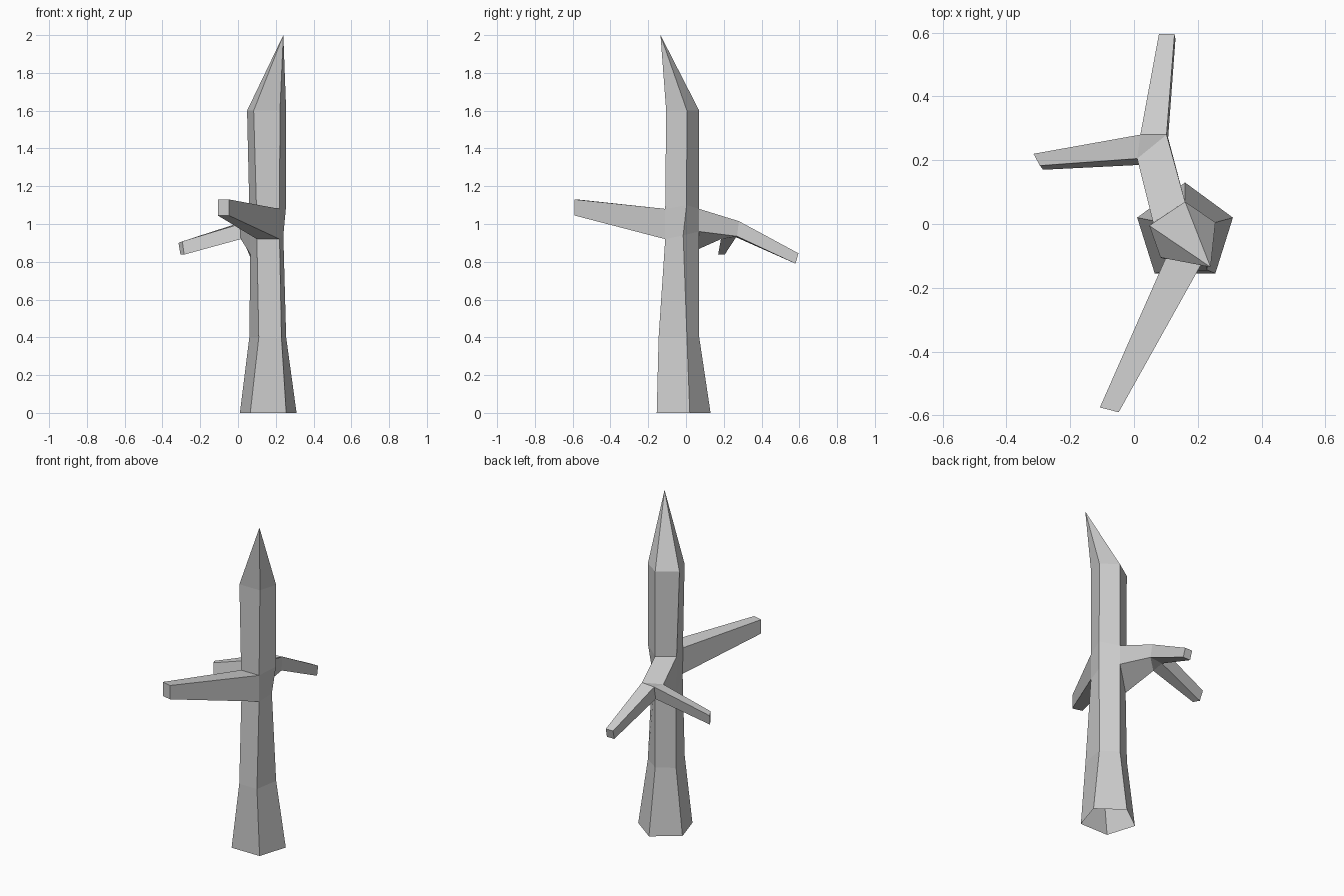
import bpy, bmesh

if "Cube" in bpy.data.objects:
    bpy.data.objects.remove(bpy.data.objects["Cube"])

bm = bmesh.new()


def verts(points):
    return [bm.verts.new(p) for p in points]


def bridge(a, b, skip=()):
    """Join two matching vertex loops with quads, leaving skipped sides open."""
    n = len(a)
    for i in range(n):
        if i not in skip:
            j = (i + 1) % n
            bm.faces.new((a[i], a[j], b[j], b[i]))


def limb(start, points):
    """Extend a limb from a quad loop to a capped tip."""
    tip = verts(points)
    bridge(start, tip)
    bm.faces.new(tip)


# Trunk rings: front left, front right, right, back, left (open underneath)
rings = [verts(r) for r in (
    [(.065, -.155, 0), (.255, -.155, 0), (.31, .02, 0), (.16, .13, 0), (.01, .02, 0)],
    [(.11, -.145, .4), (.23, -.145, .4), (.255, .005, .4), (.16, .07, .4), (.06, .01, .4)],
    [(.10, -.11, .92), (.22, -.11, .92), (.24, -.015, .94), (.16, .07, .96), (.065, .005, .84)],
    [(.098, -.11, 1.08), (.22, -.11, 1.08), (.255, .003, 1.1), (.16, .07, 1.08), (.06, .005, 1.08)],
    [(.083, -.105, 1.6), (.222, -.105, 1.6), (.255, .005, 1.6), (.16, .07, 1.6), (.048, -.005, 1.6)],
)]
for k in range(4):
    bridge(rings[k], rings[k + 1], skip=(0, 3) if k == 2 else ())

# Leaning pointed top
apex = bm.verts.new((.24, -.135, 2))
for i in range(5):
    bm.faces.new((rings[4][i], rings[4][(i + 1) % 5], apex))

low, high = rings[2], rings[3]

# Front branch
limb([low[0], low[1], high[1], high[0]],
     [(-.107, -.575, 1.045), (-.048, -.59, 1.045), (-.048, -.59, 1.13), (-.107, -.575, 1.13)])

# Rear branch up to its three-sided fork: near left, far left, right
fork_low = verts([(.015, .185, .92), (.02, .265, .93), (.107, .27, .935)])
fork_high = verts([(.01, .205, 1.0), (.02, .28, 1.01), (.102, .28, 1.015)])
bridge([low[3], low[4], high[4], high[3]],
       [fork_low[2], fork_low[0], fork_high[0], fork_high[2]])
bm.faces.new(fork_low)
bm.faces.new(fork_high)

# Rear twig and left twig
limb([fork_low[1], fork_low[2], fork_high[2], fork_high[1]],
     [(.08, .58, .79), (.13, .58, .79), (.127, .595, .845), (.078, .595, .845)])
limb([fork_low[0], fork_low[1], fork_high[1], fork_high[0]],
     [(-.285, .17, .838), (-.305, .205, .838), (-.315, .22, .9), (-.295, .183, .908)])

bmesh.ops.recalc_face_normals(bm, faces=bm.faces)
mesh = bpy.data.meshes.new("dead_tree")
bm.to_mesh(mesh)
bm.free()
bpy.context.collection.objects.link(bpy.data.objects.new("dead_tree", mesh))
